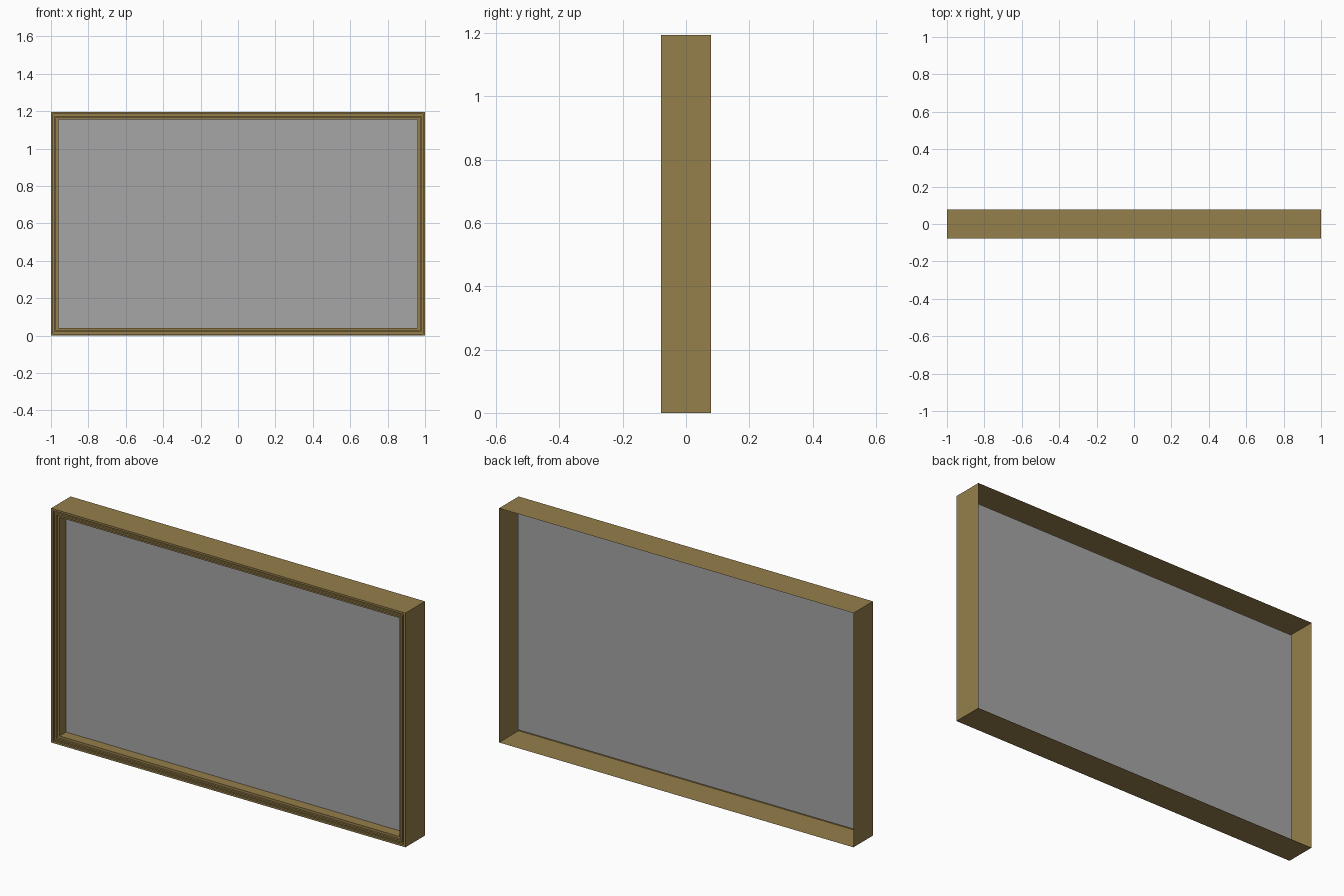
import bpy, bmesh

if "Cube" in bpy.data.objects:
    bpy.data.objects.remove(bpy.data.objects["Cube"])

W, H, D = 1.0, 1.195, 0.0785   # half width, height, half depth


def material(name, rgb):
    m = bpy.data.materials.new(name)
    m.diffuse_color = (*rgb, 1)
    m.use_nodes = True
    m.node_tree.nodes["Principled BSDF"].inputs["Base Color"].default_value = m.diffuse_color
    return m


def loop(bm, inset, y):
    x = W - inset
    return [bm.verts.new(p) for p in ((-x, y, inset), (x, y, inset),
                                      (x, y, H - inset), (-x, y, H - inset))]


def make(name, bm, mat):
    me = bpy.data.meshes.new(name)
    bm.to_mesh(me)
    bm.free()
    me.materials.append(mat)
    ob = bpy.data.objects.new(name, me)
    bpy.context.collection.objects.link(ob)
    return ob


brown = material("brown wood", (0.30, 0.21, 0.07))
grey = material("grey panel", (0.38, 0.38, 0.38))

# Frame: open-backed shell with a stepped front moulding and a deep inner wall
profile = [(0, D), (0, -D), (0.010, -D), (0.010, -D + 0.010),
           (0.020, -D + 0.010), (0.020, -D), (0.028, -D),
           (0.028, -D + 0.010), (0.040, -D + 0.010), (0.040, -D + 0.063)]
bm = bmesh.new()
rings = [loop(bm, i, y) for i, y in profile]
for a, b in zip(rings, rings[1:]):
    for k in range(4):
        n = (k + 1) % 4
        bm.faces.new((a[k], b[k], b[n], a[n]))
make("frame", bm, brown)

# Recessed panel closing the inner wall
bm = bmesh.new()
bm.faces.new(loop(bm, 0.040, -D + 0.063))
make("panel", bm, grey)
